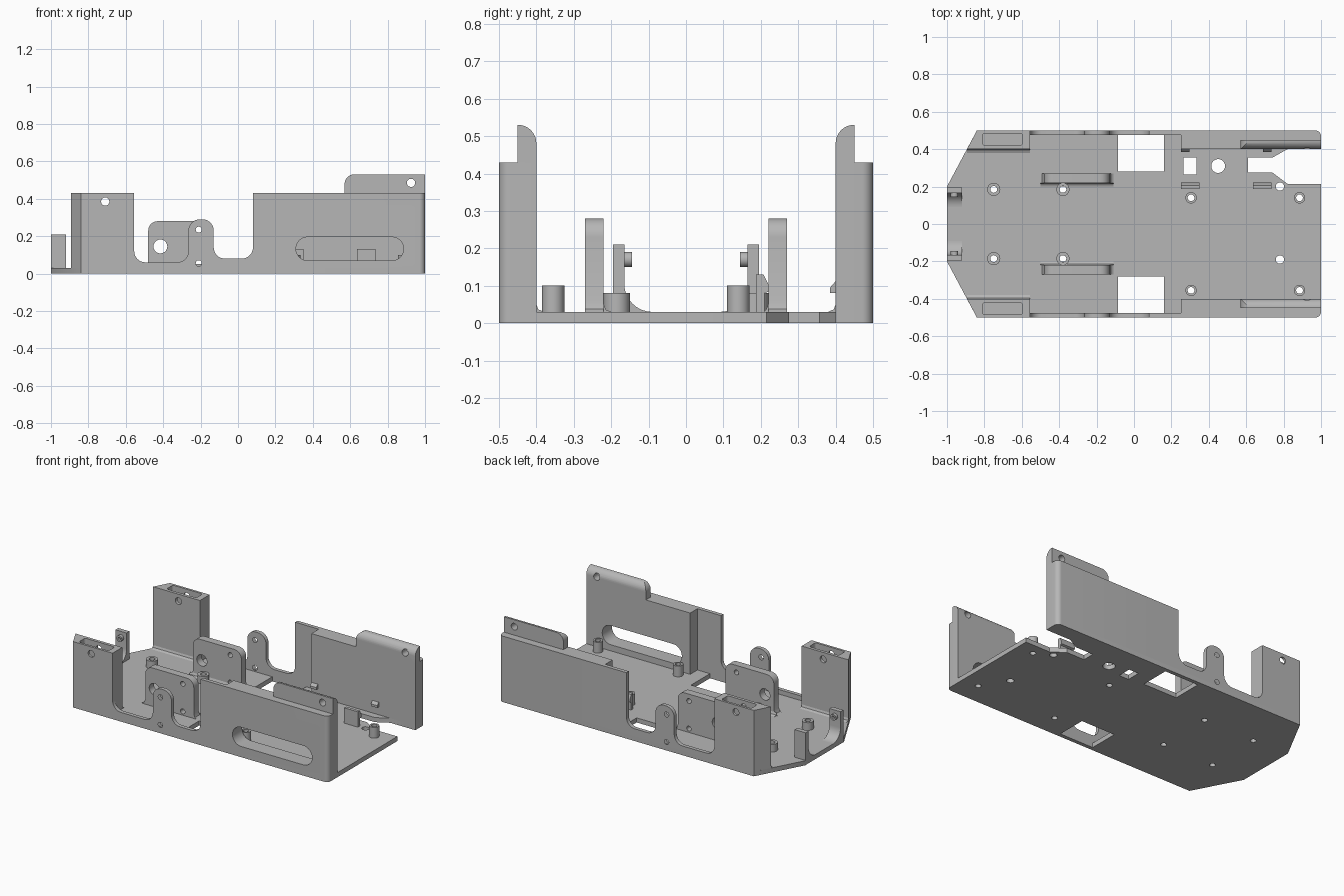
import bpy, bmesh
from math import atan2, cos, sin, tan, pi
from mathutils import Vector

cube = bpy.data.objects.get("Cube")
if cube:
    bpy.data.objects.remove(cube, do_unlink=True)

grey = bpy.data.materials.new("light_grey_plastic")
grey.use_nodes = True
colour = (0.47, 0.47, 0.47, 1)
grey.diffuse_color = colour
grey.node_tree.nodes["Principled BSDF"].inputs["Base Color"].default_value = colour
parts = []


def rounded(points, steps=8):
    """Outline from (a, b) or (a, b, radius) corners."""
    out = []
    for i, p in enumerate(points):
        corner = Vector(p[:2])
        if len(p) == 2:
            out.append(corner)
            continue
        u = (Vector(points[i - 1][:2]) - corner).normalized()
        v = (Vector(points[(i + 1) % len(points)][:2]) - corner).normalized()
        half = u.angle(v) / 2
        centre = corner + (u + v).normalized() * p[2] / sin(half)
        reach = p[2] / tan(half)
        first, last = corner + u * reach - centre, corner + v * reach - centre
        start = atan2(first.y, first.x)
        sweep = (atan2(last.y, last.x) - start + pi) % (2 * pi) - pi
        for k in range(steps + 1):
            a = start + sweep * k / steps
            out.append(centre + p[2] * Vector((cos(a), sin(a))))
    return out


def box_outline(a0, a1, b0, b1):
    return [(a0, b0), (a1, b0), (a1, b1), (a0, b1)]


def circle(a, b, r, sides=32):
    return [(a + r * cos(2 * pi * k / sides), b + r * sin(2 * pi * k / sides)) for k in range(sides)]


def prism(name, axis, points, lo, hi, keep=True):
    """Extrude an outline along one axis."""
    place = {"x": lambda a, b, c: (c, a, b),
             "y": lambda a, b, c: (a, c, b),
             "z": lambda a, b, c: (a, b, c)}[axis]
    bm = bmesh.new()
    face = bm.faces.new([bm.verts.new(place(p[0], p[1], lo)) for p in rounded(points)])
    top = bmesh.ops.extrude_face_region(bm, geom=[face])["geom"]
    bmesh.ops.translate(bm, vec=place(0, 0, hi - lo),
                        verts=[g for g in top if isinstance(g, bmesh.types.BMVert)])
    bmesh.ops.recalc_face_normals(bm, faces=bm.faces)
    mesh = bpy.data.meshes.new(name)
    bm.to_mesh(mesh)
    bm.free()
    obj = bpy.data.objects.new(name, mesh)
    bpy.context.collection.objects.link(obj)
    mesh.materials.append(grey)
    if keep:
        parts.append(obj)
    return obj


def cut(obj, axis, points, lo, hi, operation="DIFFERENCE"):
    cutter = prism("cutter", axis, points, lo, hi, keep=False)
    cutter.hide_render = True
    mod = obj.modifiers.new("cut", "BOOLEAN")
    mod.operation, mod.solver, mod.object = operation, "EXACT", cutter
    bpy.context.view_layer.objects.active = obj
    bpy.ops.object.modifier_apply(modifier=mod.name)
    bpy.data.objects.remove(cutter, do_unlink=True)


FLOOR, WALL = 0.03, 0.43
low_posts = [(x, s * 0.185) for x in (-0.75, -0.38) for s in (1, -1)]
tall_posts = [(x, y) for x in (0.305, 0.885) for y in (0.14, -0.355)]

# Floor plate with openings
floor = prism("floor_plate", "z", [(-1, -0.2), (-0.84, -0.5), (1, -0.5, 0.03),
                                   (1, 0.5, 0.03), (-0.84, 0.5), (-1, 0.2)], 0, FLOOR)
openings = [box_outline(-0.085, 0.16, s * 0.28, s * 0.475) for s in (1, -1)]
openings += [box_outline(0.265, 0.335, 0.265, 0.355), circle(0.45, 0.31, 0.037),
             circle(0.78, 0.2, 0.022), circle(0.78, -0.19, 0.022)]
openings += [circle(x, y, 0.018) for x, y in low_posts + tall_posts]
openings.append([(0.61, 0.275), (0.74, 0.275), (0.82, 0.215), (1.1, 0.215),
                 (1.1, 0.4), (0.82, 0.4), (0.74, 0.355), (0.61, 0.355)])
for outline in openings:
    cut(floor, "z", outline, -0.1, 0.1)

# Hollow screw posts
for spots, radius, top in ((low_posts, 0.035, 0.08), (tall_posts, 0.03, 0.1)):
    for x, y in spots:
        post = prism("screw_post", "z", circle(x, y, radius), FLOOR, top)
        cut(post, "z", circle(x, y, 0.018), 0, 0.2)

for s, side in ((1, "back"), (-1, "front")):
    # Corner tower with a top pocket and a cross hole
    tower = prism(side + "_corner_tower", "z",
                  [(-0.84, s * 0.5), (-0.893, s * 0.4), (-0.555, s * 0.4), (-0.555, s * 0.5)],
                  FLOOR, WALL)
    pocket = [(a, b, 0.015) for a, b in box_outline(-0.81, -0.595, s * 0.42, s * 0.485)]
    cut(tower, "z", pocket, 0.3, 0.5)
    cut(tower, "y", circle(-0.71, 0.385, 0.022), s * 0.3, s * 0.6)
    prism(side + "_tower_fillet", "x",
          [(s * 0.4, FLOOR), (s * 0.4, 0.05), (s * 0.395, 0.037), (s * 0.38, FLOOR)], -0.893, -0.555)

    # Thin side wall with a rounded ear
    thin = prism(side + "_thin_wall", "y",
                 [(-0.555, FLOOR), (0.25, FLOOR), (0.25, WALL), (0.08, WALL), (0.08, 0.08, 0.06),
                  (-0.13, 0.08, 0.06), (-0.13, 0.29, 0.06), (-0.265, 0.29, 0.06),
                  (-0.265, 0.06, 0.06), (-0.555, 0.06, 0.06), (-0.555, 0.13)], s * 0.475, s * 0.5)
    for z in (0.055, 0.235):
        cut(thin, "y", circle(-0.21, z, 0.016), s * 0.4, s * 0.6)

    # Thick side wall, slotted at the front
    thick = prism(side + "_thick_wall", "z",
                  [(0.25, s * 0.4), (1, s * 0.4), (1, s * 0.5, 0.03), (0.25, s * 0.5)], FLOOR, WALL)
    if s < 0:
        cut(thick, "y", [(a, b, 0.062) for a, b in box_outline(0.31, 0.885, 0.07, 0.195)], -0.6, -0.3)

    # Raised tab
    tab = prism(side + "_raised_tab", "x",
                [(s * 0.4, WALL), (s * 0.45, WALL), (s * 0.45, 0.53), (s * 0.4, 0.53, 0.049)], 0.57, 1)
    cut(tab, "y", [(0.57, 0.4), (1.1, 0.4), (1.1, 0.53), (0.57, 0.53, 0.05)],
        s * 0.3, s * 0.6, "INTERSECT")
    cut(tab, "y", circle(0.925, 0.485, 0.022), s * 0.3, s * 0.6)

    # Motor bracket with flared foot
    bracket = prism(side + "_motor_bracket", "y",
                    [(-0.51, FLOOR), (-0.11, FLOOR), (-0.122, 0.038), (-0.13, 0.06),
                     (-0.13, 0.28, 0.05), (-0.48, 0.28, 0.05), (-0.48, 0.06), (-0.492, 0.038)],
                    s * 0.22, s * 0.27)
    cut(bracket, "y", circle(-0.415, 0.145, 0.037), s * 0.1, s * 0.4)
    for z in (0.055, 0.235):
        cut(bracket, "y", circle(-0.21, z, 0.016), s * 0.1, s * 0.4)
    prism(side + "_bracket_fillet", "x",
          [(s * 0.22, FLOOR), (s * 0.22, 0.05), (s * 0.214, 0.036), (s * 0.2, FLOOR)], -0.5, -0.11)

    # End upright with a curved foot and a boss
    prism(side + "_end_upright", "x",
          [(s * 0.195, FLOOR), (s * 0.195, 0.21), (s * 0.165, 0.21),
           (s * 0.165, FLOOR, 0.075), (s * 0.08, FLOOR)], -1, -0.92)
    boss = prism(side + "_upright_boss", "y", circle(-0.96, 0.17, 0.02), s * 0.145, s * 0.165)
    cut(boss, "y", circle(-0.96, 0.17, 0.009), s * 0.1, s * 0.16)

# Snap clips on the floor and matching catches on the back wall
for x in (0.25, 0.635):
    prism("snap_clip", "x", [(0.187, FLOOR), (0.21, FLOOR), (0.21, 0.08), (0.222, 0.085),
                             (0.222, 0.1), (0.207, 0.13), (0.187, 0.13)], x, x + 0.1)
for x in (0.25, 0.69):
    prism("wall_catch", "x", [(0.4, 0.08), (0.385, 0.08), (0.385, 0.095), (0.4, 0.112)], x, x + 0.046)

# Smooth round surfaces, keep edges crisp
bpy.ops.object.select_all(action="DESELECT")
for obj in parts:
    obj.select_set(True)
bpy.context.view_layer.objects.active = floor
bpy.ops.object.shade_smooth_by_angle()
